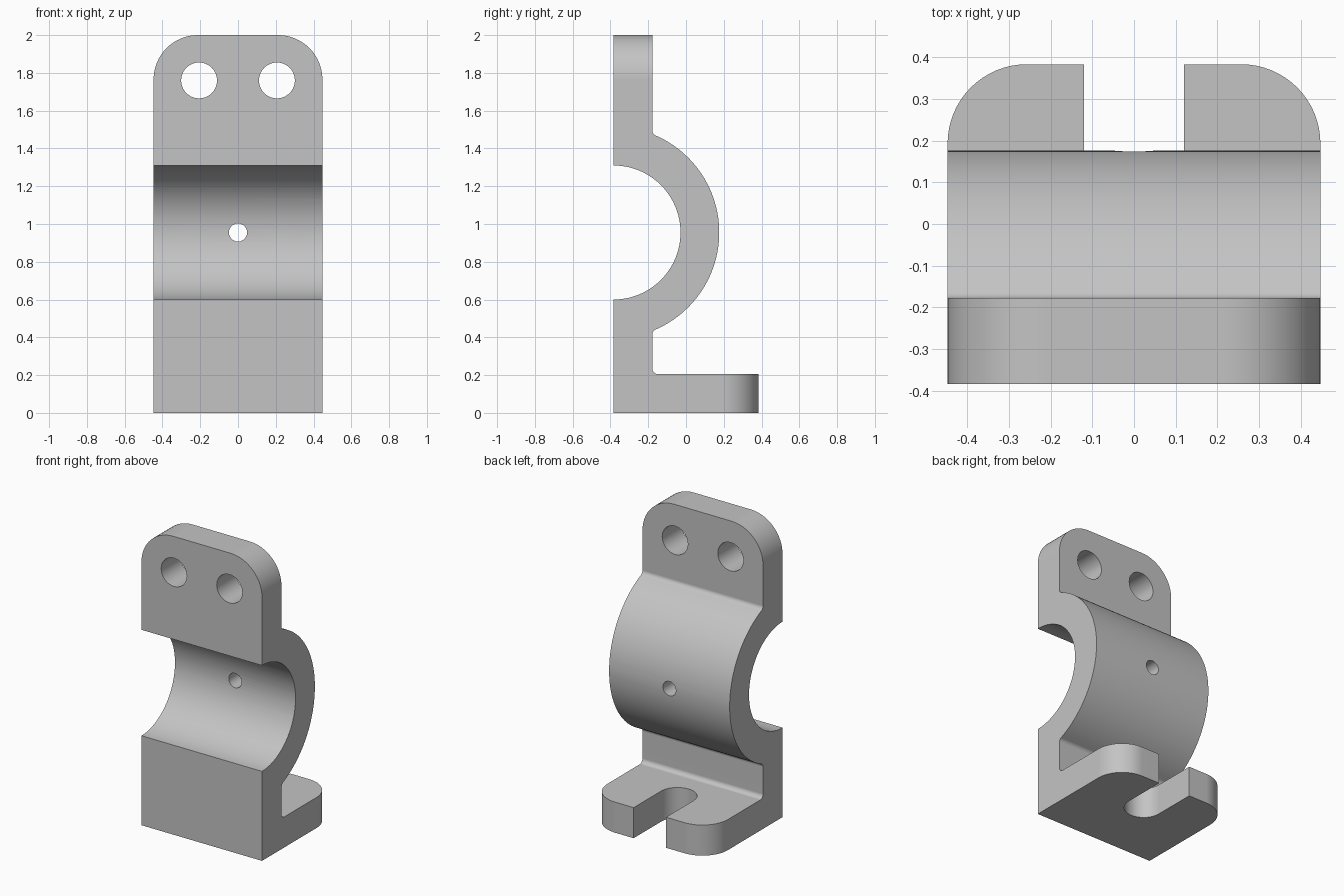
import bpy, bmesh
from math import pi, cos, sin, sqrt, atan2, radians
from mathutils import Vector

if "Cube" in bpy.data.objects:
    bpy.data.objects.remove(bpy.data.objects["Cube"], do_unlink=True)

HALF = 0.447                    # half width
FRONT, WALL, BACK = -0.384, -0.178, 0.383
MID = 0.955                     # height of the bore axis
INNER, OUTER = 0.355, 0.56
FOOT, FILLET = 0.205, 0.03


def arc(cx, cy, r, start, end, steps):
    return [(cx + r * cos(start + (end - start) * i / steps),
             cy + r * sin(start + (end - start) * i / steps)) for i in range(steps + 1)]


def prism(name, outline, place, direction):
    """Extrude a closed 2D outline; place maps 2D points into space."""
    bm = bmesh.new()
    face = bm.faces.new([bm.verts.new(place(a, b)) for a, b in outline])
    ext = bmesh.ops.extrude_face_region(bm, geom=[face])
    bmesh.ops.translate(bm, vec=Vector(direction),
                        verts=[v for v in ext["geom"] if isinstance(v, bmesh.types.BMVert)])
    bmesh.ops.recalc_face_normals(bm, faces=bm.faces)
    mesh = bpy.data.meshes.new(name)
    bm.to_mesh(mesh)
    bm.free()
    obj = bpy.data.objects.new(name, mesh)
    bpy.context.collection.objects.link(obj)
    return obj


def along_y(name, outline):
    return prism(name, outline, lambda x, z: (x, -1, z), (0, 2, 0))


def along_z(name, outline):
    return prism(name, outline, lambda x, y: (x, y, -1), (0, 0, 4))


def rounded_end(radius, low, high):
    """Rectangle outline with its two upper corners rounded."""
    cx, cy = HALF - radius, high - radius
    w = HALF
    return ([(-w, low), (w, low)] + arc(cx, cy, radius, 0, pi / 2, 16)
            + arc(-cx, cy, radius, pi / 2, pi, 16))


# Side profile: wall, half-round saddle and foot
dy = WALL + FILLET - FRONT
dz = sqrt((OUTER + FILLET) ** 2 - dy ** 2)
lean = atan2(dz, dy)
fy = WALL + FILLET
profile = [(FRONT, 0), (BACK, 0), (BACK, FOOT)]
profile += arc(fy, FOOT + FILLET, FILLET, -pi / 2, -pi, 6)
profile += arc(fy, MID - dz, FILLET, pi, pi - lean, 6)
profile += arc(FRONT, MID, OUTER, -lean, lean, 48)[1:-1]
profile += arc(fy, MID + dz, FILLET, pi + lean, pi, 6)
profile += [(WALL, 2), (FRONT, 2)]
profile += arc(FRONT, MID, INNER, pi / 2, -pi / 2, 48)
bracket = prism("saddle_bracket", profile, lambda y, z: (-HALF, y, z), (2 * HALF, 0, 0))

# Rounded outlines of the upper plate and the foot, then holes and slot
cuts = [(along_y("plate_outline", rounded_end(0.235, -0.0, 2)), 'INTERSECT'),
        (along_z("foot_outline", rounded_end(0.19, FRONT, BACK)), 'INTERSECT')]
for name, x, z, r in [("right_bolt_hole", -0.206, 1.76, 0.095),
                      ("left_bolt_hole", 0.206, 1.76, 0.095),
                      ("oil_hole", 0, MID, 0.048)]:
    cuts.append((along_y(name, arc(x, z, r, 0, 2 * pi, 40)[:-1]), 'DIFFERENCE'))
slot = [(0.12, 1), (-0.12, 1)] + arc(0, 0.092, 0.12, pi, 2 * pi, 28)
slot_cutter = prism("slot_cutter", slot, lambda x, y: (x, y, -0.1), (0, 0, FOOT + 0.12))
cuts.append((slot_cutter, 'DIFFERENCE'))

for cutter, operation in cuts:
    cutter.hide_render = True
    mod = bracket.modifiers.new(cutter.name, 'BOOLEAN')
    mod.object = cutter
    mod.operation = operation
    mod.solver = 'EXACT'

# Bake the cuts and drop the cutters
graph = bpy.context.evaluated_depsgraph_get()
baked = bpy.data.meshes.new_from_object(bracket.evaluated_get(graph))
bracket.modifiers.clear()
bracket.data = baked
for cutter, operation in cuts:
    bpy.data.objects.remove(cutter, do_unlink=True)

# Plain grey metal
grey = bpy.data.materials.new("plain_grey")
grey.use_nodes = True
colour = (0.55, 0.55, 0.55, 1)
grey.diffuse_color = colour
grey.node_tree.nodes["Principled BSDF"].inputs["Base Color"].default_value = colour
baked.materials.clear()
baked.materials.append(grey)

# Smooth curves, crisp edges
bpy.ops.object.select_all(action='DESELECT')
bracket.select_set(True)
bpy.context.view_layer.objects.active = bracket
bpy.ops.object.shade_smooth_by_angle(angle=radians(30))
weighted = bracket.modifiers.new("weighted_normals", 'WEIGHTED_NORMAL')
weighted.keep_sharp = True
